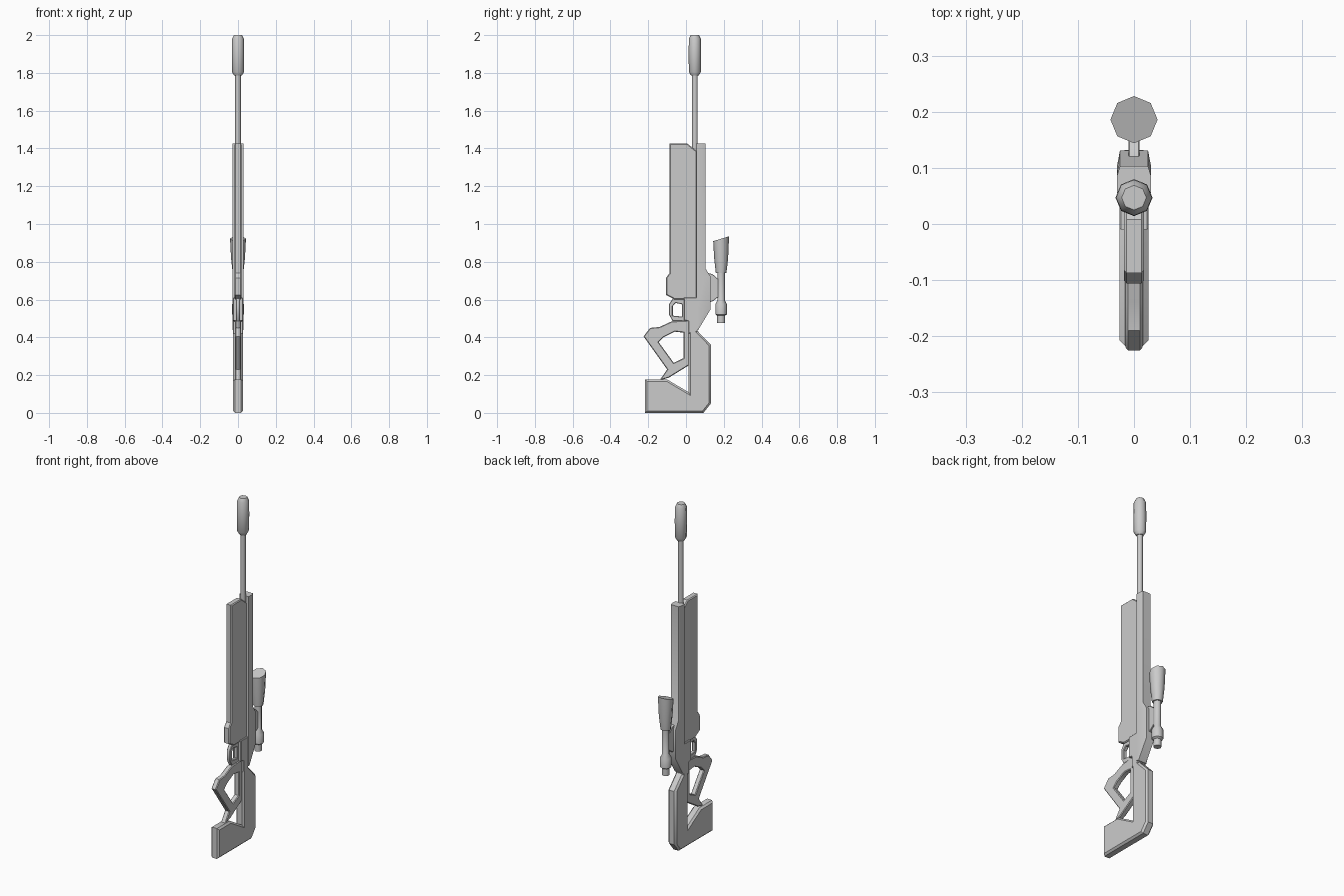
import bpy, bmesh, math
from mathutils import Matrix

cube = bpy.data.objects.get("Cube")
if cube:
    bpy.data.objects.remove(cube, do_unlink=True)

grey = bpy.data.materials.new("plain grey")
grey.use_nodes = True
GREY = (0.6, 0.6, 0.6, 1)
grey.diffuse_color = GREY
grey.node_tree.nodes["Principled BSDF"].inputs["Base Color"].default_value = GREY


def finish(name, bm, angle):
    """Turn a bmesh into a shaded object."""
    bmesh.ops.remove_doubles(bm, verts=bm.verts, dist=0.0002)
    bmesh.ops.recalc_face_normals(bm, faces=bm.faces)
    mesh = bpy.data.meshes.new(name)
    bm.to_mesh(mesh)
    bm.free()
    mesh.materials.clear()
    mesh.materials.append(grey)
    for p in mesh.polygons:
        p.material_index = 0
    ob = bpy.data.objects.new(name, mesh)
    bpy.context.collection.objects.link(ob)
    bpy.ops.object.select_all(action='DESELECT')
    ob.select_set(True)
    bpy.context.view_layer.objects.active = ob
    bpy.ops.object.shade_smooth_by_angle(angle=math.radians(angle))
    return ob


def plate(name, loops, half, bevel):
    """Side profile in (y, z), with optional holes, thickened along x."""
    cu = bpy.data.curves.new(name + " outline", 'CURVE')
    cu.dimensions, cu.fill_mode = '2D', 'BOTH'
    cu.extrude, cu.bevel_depth, cu.offset = half - bevel, bevel, -bevel
    cu.bevel_resolution = 0
    for pts in loops:
        sp = cu.splines.new('POLY')
        sp.points.add(len(pts) - 1)
        for p, (y, z) in zip(sp.points, pts):
            p.co = (y, z, 0, 1)
        sp.use_cyclic_u = True
    tmp = bpy.data.objects.new(name + " outline", cu)
    bpy.context.collection.objects.link(tmp)
    dg = bpy.context.evaluated_depsgraph_get()
    mesh = bpy.data.meshes.new_from_object(tmp.evaluated_get(dg))
    bm = bmesh.new()
    bm.from_mesh(mesh)
    # local x, y, z become world y, z, x
    bm.transform(Matrix(((0, 0, 1, 0), (1, 0, 0, 0), (0, 1, 0, 0), (0, 0, 0, 1))))
    bpy.data.objects.remove(tmp)
    bpy.data.curves.remove(cu)
    bpy.data.meshes.remove(mesh)
    return finish(name, bm, 35)


def loft(name, rings, angle=35):
    """Skin matching rings of points and cap both ends."""
    bm = bmesh.new()
    vs = [[bm.verts.new(p) for p in r] for r in rings]
    n = len(vs[0])
    for a, b in zip(vs, vs[1:]):
        for i in range(n):
            j = (i + 1) % n
            bm.faces.new((a[i], a[j], b[j], b[i]))
    bm.faces.new(vs[0])
    bm.faces.new(vs[-1])
    return finish(name, bm, angle)


def turned(name, y, profile, slant=0):
    """Eight-sided upright tube; slant tilts the last ring."""
    rings = []
    for k, (r, z) in enumerate(profile):
        tilt = slant if k == len(profile) - 1 else 0
        ring = []
        for i in range(8):
            a = i * math.pi / 4
            ring.append((r * math.cos(a), y + r * math.sin(a), z + tilt * math.sin(a)))
        rings.append(ring)
    return loft(name, rings, 48)


# Barrel and muzzle
turned("barrel", 0.047, [(0.015, 1.35), (0.015, 1.80)])
turned("muzzle", 0.047, [(0.02, 1.785), (0.032, 1.805), (0.033, 1.9),
                         (0.032, 1.98), (0.022, 2.0)])

# Long rear shroud with chamfered back edges, tapering into the neck
shroud = []
for z, back in [(0.44, 0.065), (0.55, 0.131), (0.72, 0.131), (0.765, 0.103), (1.425, 0.103)]:
    mid = 0.055 + (back - 0.055) * 0.66
    half = [(0.03, 0.055), (0.03, mid), (0.025, back)]
    shroud.append([(x, y, z) for x, y in half] + [(-x, y, z) for x, y in reversed(half)])
loft("shroud", shroud)

# Front handguard with swollen lower end
plate("handguard", [[(-0.087, 1.425), (0.008, 1.425), (0.058, 1.385), (0.058, 0.6),
                     (-0.06, 0.6), (-0.106, 0.625), (-0.106, 0.715), (-0.087, 0.74)]],
      0.018, 0.005)

# Receiver and stock
plate("receiver", [[(-0.01, 0.61), (0.06, 0.61), (0.06, 0.43), (0.013, 0.42),
                    (0.013, 0.485), (-0.01, 0.49)]], 0.026, 0.003)
plate("stock", [[(0.013, 0.46), (0.055, 0.44), (0.132, 0.36), (0.132, 0.05), (0.092, 0),
                 (-0.217, 0), (-0.217, 0.177), (-0.1, 0.177), (0.013, 0.11)]],
      0.026, 0.01)

# Open grip frame and trigger guard
plate("grip_frame", [
    [(-0.225, 0.405), (-0.19, 0.45), (-0.14, 0.455), (-0.075, 0.485), (0.02, 0.49),
     (0.02, 0.255), (-0.09, 0.187), (-0.14, 0.172), (-0.1, 0.23)],
    [(-0.013, 0.425), (-0.06, 0.43), (-0.12, 0.4), (-0.145, 0.375),
     (-0.065, 0.265), (-0.013, 0.29)]], 0.015, 0.004)
plate("trigger_guard", [
    [(-0.09, 0.575), (-0.07, 0.605), (0.0, 0.605), (0.0, 0.485), (-0.07, 0.485), (-0.09, 0.52)],
    [(-0.07, 0.565), (-0.055, 0.582), (-0.022, 0.575), (-0.022, 0.51), (-0.07, 0.515)]],
    0.011, 0.003)

# Sight with its mount
turned("scope", 0.186, [(0.021, 0.475), (0.021, 0.515), (0.031, 0.522), (0.031, 0.575),
                        (0.02, 0.595), (0.02, 0.74), (0.028, 0.74), (0.037, 0.82),
                        (0.042, 0.922)], slant=0.013)
plate("scope_mount", [[(0.12, 0.74), (0.14, 0.735), (0.18, 0.70), (0.18, 0.62),
                       (0.14, 0.59), (0.12, 0.585)]], 0.01, 0.002)
